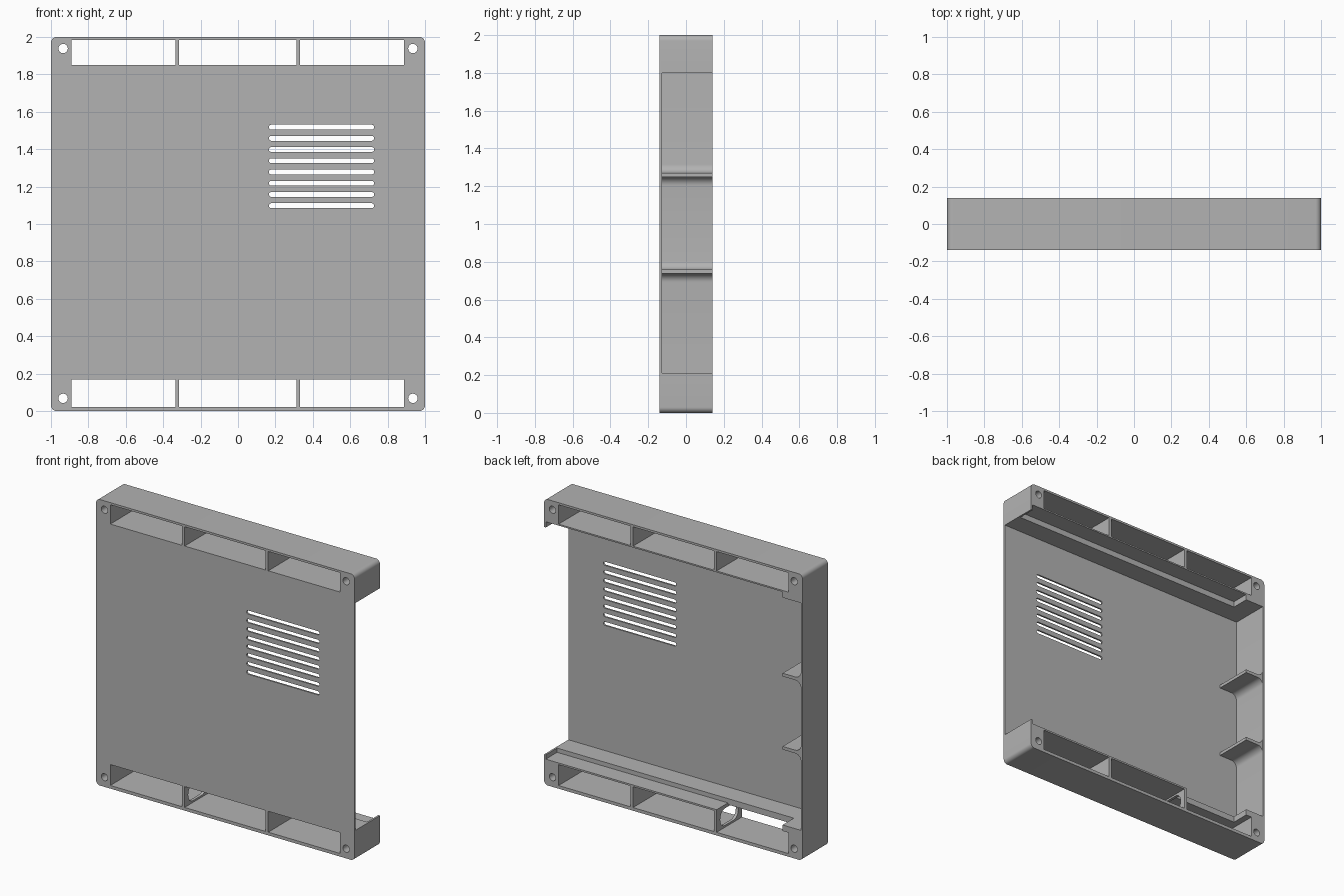
import bpy, math
from mathutils import Vector

if "Cube" in bpy.data.objects:
    bpy.data.objects.remove(bpy.data.objects["Cube"])

grey = bpy.data.materials.new("plain grey")
grey.use_nodes = True
colour = (0.45, 0.45, 0.45, 1)
grey.diffuse_color = colour
grey.node_tree.nodes["Principled BSDF"].inputs["Base Color"].default_value = colour

DEPTH = 0.14          # half depth of the case
STEP_Y = 0.015        # where the rear ledge begins


def prism(name, outline, start, end, axis="y"):
    """Extrude a closed outline: (x, z) along y, or (y, z) along x."""
    def place(p, d):
        return (p[0], d, p[1]) if axis == "y" else (d, p[0], p[1])
    n = len(outline)
    verts = [place(p, start) for p in outline] + [place(p, end) for p in outline]
    faces = [tuple(range(n)), tuple(reversed(range(n, 2 * n)))]
    faces += [(i, i + n, (i + 1) % n + n, (i + 1) % n) for i in range(n)]
    if axis == "x":
        faces = [tuple(reversed(f)) for f in faces]
    mesh = bpy.data.meshes.new(name)
    mesh.from_pydata(verts, [], faces)
    mesh.materials.append(grey)
    obj = bpy.data.objects.new(name, mesh)
    bpy.context.collection.objects.link(obj)
    return obj


def rounded(x0, x1, z0, z1, r, steps=8):
    """Counter-clockwise rounded rectangle."""
    points = []
    corners = [(x1 - r, z1 - r), (x0 + r, z1 - r), (x0 + r, z0 + r), (x1 - r, z0 + r)]
    for k, (cx, cz) in enumerate(corners):
        for i in range(steps + 1):
            a = math.pi / 2 * (k + i / steps)
            points.append((cx + r * math.cos(a), cz + r * math.sin(a)))
    return points


def rect(x0, x1, z0, z1):
    return [(x0, z0), (x1, z0), (x1, z1), (x0, z1)]


def combine(body, tool, operation="DIFFERENCE"):
    mod = body.modifiers.new("combine", "BOOLEAN")
    mod.operation = operation
    mod.solver = "EXACT"
    mod.object = tool
    bpy.context.view_layer.objects.active = body
    bpy.ops.object.modifier_apply(modifier=mod.name)
    bpy.data.objects.remove(tool)


def cut(outline, start=-0.3, end=0.3, axis="y"):
    combine(case, prism("cutter", outline, start, end, axis))


# Solid shell with rounded corners, then the main cavity open at the back and left
case = prism("case", rounded(-1, 1, 0, 2, 0.03), -DEPTH, DEPTH)
cut(rect(-0.987, 1.2, 0.21, 1.8), -0.128, 0.3)

# Rear ledges stepped into the two end bars
for z0, z1 in ((0.18, 0.3), (1.7, 1.84)):
    cut(rect(-0.845, 0.987, z0, z1), STEP_Y, 0.3)

# Three openings through each end bar
for z0, z1 in ((0.022, 0.168), (1.85, 1.985)):
    for x0, x1 in ((-0.89, -0.335), (-0.315, 0.312), (0.332, 0.888)):
        cut(rect(x0, x1, z0, z1))

# Open top above the lower right opening, and cable hole in its divider
cut(rect(-0.845, -0.335, 0.1, 0.3), STEP_Y, 0.3)
cut(rounded(-0.1, 0.1, 0.035, 0.155, 0.055), -0.4, -0.25, "x")

# Corner screw holes
for x in (-0.935, 0.935):
    for z in (0.068, 1.938):
        cut(rounded(x - 0.025, x + 0.025, z - 0.025, z + 0.025, 0.0249, 6))

# Ventilation slots
for i in range(8):
    z = 1.098 + i * 0.06
    cut(rounded(0.165, 0.728, z - 0.013, z + 0.013, 0.0129, 5))

# Filleted ribs on the side wall
R = 0.045
for z in (0.748, 1.26):
    half = 0.011
    wall = -0.987
    upper = [(wall + R - R * math.sin(a), z + half + R - R * math.cos(a))
             for a in (math.pi / 2 * i / 8 for i in range(9))]
    lower = [(x, 2 * z - h) for x, h in reversed(upper)]
    outline = ([(-0.995, lower[0][1])] + lower + [(-0.845, z - half), (-0.845, z + half)]
               + upper + [(-0.995, upper[-1][1])])
    combine(case, prism("rib", outline, -0.134, DEPTH - 0.0005), "UNION")

# Smooth curved faces, crisp edges
bpy.ops.object.select_all(action="DESELECT")
case.select_set(True)
bpy.context.view_layer.objects.active = case
bpy.ops.object.shade_smooth_by_angle(angle=math.radians(30))
